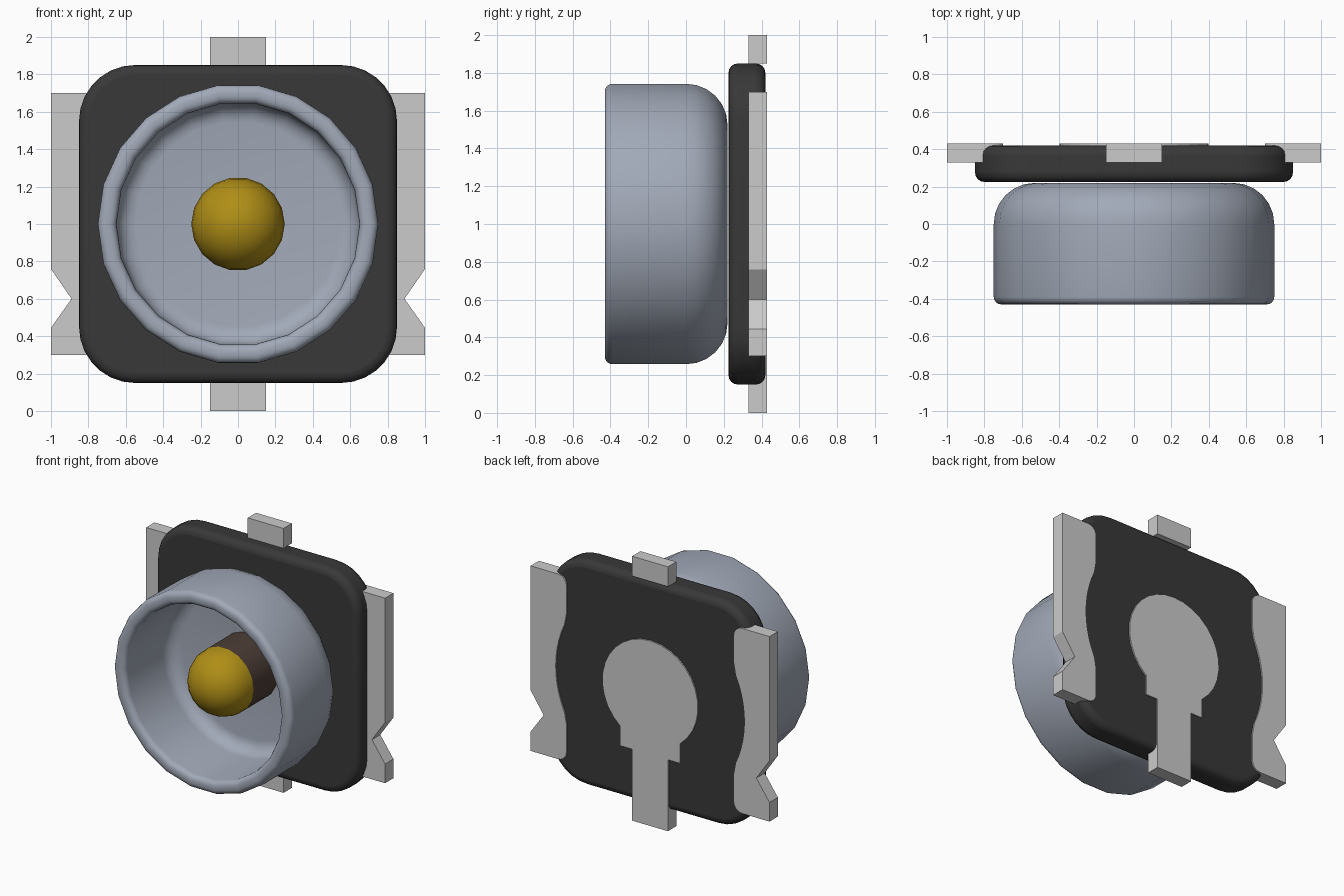
import bpy, bmesh
from math import sin, cos, pi, atan2, sqrt, radians

if "Cube" in bpy.data.objects:
    bpy.data.objects.remove(bpy.data.objects["Cube"])


def material(name, color):
    m = bpy.data.materials.new(name)
    m.diffuse_color = (*color, 1)
    m.use_nodes = True
    m.node_tree.nodes["Principled BSDF"].inputs["Base Color"].default_value = m.diffuse_color
    return m


def finish(name, bm, mat=None, smooth=True):
    bmesh.ops.recalc_face_normals(bm, faces=bm.faces)
    mesh = bpy.data.meshes.new(name)
    bm.to_mesh(mesh)
    bm.free()
    ob = bpy.data.objects.new(name, mesh)
    bpy.context.collection.objects.link(ob)
    if mat:
        mesh.materials.append(mat)
    if smooth:
        bpy.ops.object.select_all(action='DESELECT')
        ob.select_set(True)
        bpy.context.view_layer.objects.active = ob
        bpy.ops.object.shade_smooth_by_angle(angle=radians(35))
    return ob


def arc(cx, cy, r, a0, a1, n):
    """Points on an arc, angles in degrees."""
    angles = [radians(a0 + (a1 - a0) * i / n) for i in range(n + 1)]
    return [(cx + r * cos(a), cy + r * sin(a)) for a in angles]


def slab(name, outline, y0, y1, mat=None, smooth=False):
    """Extrude an (x, z) outline from y0 to y1."""
    bm = bmesh.new()
    face = bm.faces.new([bm.verts.new((x, y0, z)) for x, z in outline])
    ext = bmesh.ops.extrude_face_region(bm, geom=[face])
    verts = [v for v in ext['geom'] if isinstance(v, bmesh.types.BMVert)]
    bmesh.ops.translate(bm, verts=verts, vec=(0, y1 - y0, 0))
    return finish(name, bm, mat, smooth)


def lathe(name, profile, sides, mat):
    """Turn an (r, y) profile round the connector axis at z = 1."""
    bm = bmesh.new()
    rings = []
    for k in range(sides):
        a = 2 * pi * k / sides
        rings.append([bm.verts.new((r * cos(a), y, 1 + r * sin(a))) for r, y in profile])
    for k in range(sides):
        p, q = rings[k], rings[(k + 1) % sides]
        for i in range(len(profile) - 1):
            bm.faces.new((p[i], p[i + 1], q[i + 1], q[i]))
    bmesh.ops.remove_doubles(bm, verts=bm.verts, dist=1e-5)
    return finish(name, bm, mat)


black = material("black_plastic", (0.04, 0.04, 0.04))
steel = material("blue_steel", (0.36, 0.40, 0.48))
gold = material("gold", (0.43, 0.27, 0.008))
brown = material("brown", (0.075, 0.048, 0.038))

# Base plate with rounded corners and softened edges
outline = []
for cx, cz, a in ((.55, 1.55, 0), (-.55, 1.55, 90), (-.55, .45, 180), (.55, .45, 270)):
    outline += arc(cx, cz, .3, a, a + 90, 7)
plate = slab("base_plate", outline, .225, .42, black, True)
bev = plate.modifiers.new("soft_edges", 'BEVEL')
bev.width = .05
bev.segments = 4
bev.limit_method = 'ANGLE'
bev.angle_limit = radians(40)

# Hollow cup: back, rounded shoulder, rolled lip, inner wall and floor
cup = [(0, .22)]
cup += arc(.53, 0, .22, 90, 0, 6)
cup += arc(.71, -.39, .04, 0, -90, 4)
cup += arc(.69, -.39, .04, -90, -180, 4)
cup += arc(.55, .02, .10, 0, 90, 5)
cup += [(0, .12)]
lathe("outer_cup", cup, 22, steel)

# Centre pin with domed tip
lathe("pin_sleeve", [(.25, -.17), (.25, .13), (0, .13)], 18, brown)
lathe("pin_dome", arc(0, -.17, .25, -90, 0, 7) + [(0, -.17)], 18, gold)

# Side terminals: notched outside, scooped inside
for side, label in ((1, "right"), (-1, "left")):
    edge = [(1, 1.7), (1, .76), (.89, .6), (1, .445), (1, .3)]
    edge += arc(.77, .37, .07, 270, 180, 5)
    edge += [(.7, .58)]
    edge += arc(0, 1, .79, -25, 25, 10)
    edge += [(.7, 1.42)]
    edge += arc(.77, 1.63, .07, 180, 90, 5)
    slab(label + "_terminal", [(side * x, z) for x, z in edge], .33, .43)

# Centre terminal: stepped strip running into a round pad
a0 = atan2(-sqrt(.4 ** 2 - .25 ** 2), .25) * 180 / pi
contact = [(-.15, 0), (.15, 0), (.15, .54), (.25, .54)]
contact += arc(0, 1, .4, a0, 180 - a0, 24)
contact += [(-.25, .54), (-.15, .54)]
slab("centre_terminal", contact, .33, .43)

# Top tab
slab("top_tab", [(-.15, 1.85), (.15, 1.85), (.15, 2), (-.15, 2)], .33, .43)
